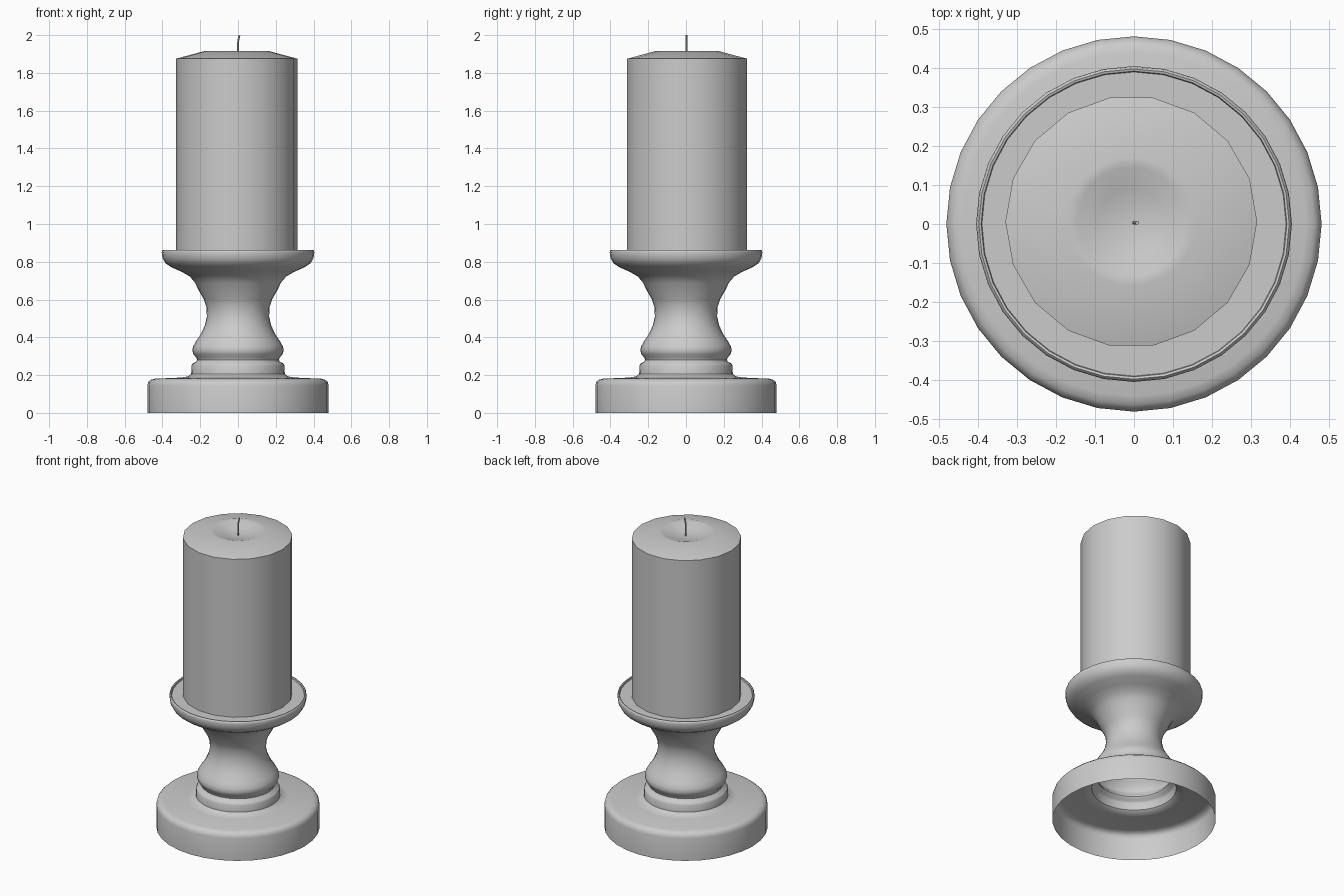
import bpy
import bmesh
from math import cos, sin, tau, radians

default_cube = bpy.data.objects.get("Cube")
if default_cube:
    bpy.data.objects.remove(default_cube, do_unlink=True)

GREY = (0.6, 0.6, 0.6, 1.0)
grey = bpy.data.materials.new("plain grey")
grey.use_nodes = True
grey.diffuse_color = GREY
grey.node_tree.nodes["Principled BSDF"].inputs["Base Color"].default_value = GREY


def smooth(obj, angle):
    bpy.ops.object.select_all(action="DESELECT")
    obj.select_set(True)
    bpy.context.view_layer.objects.active = obj
    bpy.ops.object.shade_smooth_by_angle(angle=radians(angle))


def lathe(name, profile, sides, centre=(0, 0), angle=40):
    """Turn an outward-facing (radius, height) profile about the z axis."""
    bm = bmesh.new()
    rings = []
    for r, z in profile:
        if r == 0:
            rings.append([bm.verts.new((0, 0, z))] * sides)
        else:
            rings.append([bm.verts.new((r * cos(tau * i / sides), r * sin(tau * i / sides), z))
                          for i in range(sides)])
    for low, high in zip(rings, rings[1:]):
        for i in range(sides):
            j = (i + 1) % sides
            corners = dict.fromkeys((low[i], low[j], high[j], high[i]))
            bm.faces.new(list(corners))
    mesh = bpy.data.meshes.new(name)
    bm.to_mesh(mesh)
    bm.free()
    mesh.materials.append(grey)
    obj = bpy.data.objects.new(name, mesh)
    obj.location = (*centre, 0)
    bpy.context.collection.objects.link(obj)
    smooth(obj, angle)
    return obj


# Hollow turned holder: base, collar, bulge, waist, flared cup and shallow tray
base = [(0.48, 0), (0.48, 0.145), (0.475, 0.163), (0.462, 0.175), (0.44, 0.181),
        (0.30, 0.187), (0.265, 0.193), (0.248, 0.207)]
collar = [(0.246, 0.25), (0.24, 0.262), (0.222, 0.27), (0.217, 0.28), (0.222, 0.295)]
bulge = [(0.236, 0.31), (0.242, 0.33), (0.238, 0.352), (0.222, 0.38)]
waist = [(0.195, 0.42), (0.175, 0.465), (0.165, 0.51), (0.167, 0.56), (0.18, 0.6)]
cup = [(0.206, 0.645), (0.228, 0.69), (0.255, 0.722), (0.30, 0.748), (0.355, 0.772),
       (0.385, 0.793), (0.40, 0.82), (0.404, 0.85), (0.402, 0.859), (0.397, 0.863)]
tray = [(0.391, 0.861), (0.389, 0.852), (0, 0.852)]
lathe("candle_holder", base + collar + bulge + waist + cup + tray, 32)

# Candle with a sloped shoulder and a melted hollow around the wick
candle = [(0.322, 0.852), (0.322, 1.875), (0.165, 1.917), (0.14, 1.913),
          (0.085, 1.895), (0.04, 1.886), (0, 1.884)]
lathe("candle", candle, 18, centre=(-0.007, 0.006))

# Thin wick with a slightly bent tip
curve = bpy.data.curves.new("wick", "CURVE")
curve.dimensions = "3D"
curve.bevel_depth = 0.005
curve.bevel_resolution = 1
curve.use_fill_caps = True
path = [(0, 1.88), (0, 1.95), (0.002, 1.975), (0.008, 1.999)]
spline = curve.splines.new("POLY")
spline.points.add(len(path) - 1)
for point, (x, z) in zip(spline.points, path):
    point.co = (x, 0.003, z, 1)
curve.materials.append(grey)
wick = bpy.data.objects.new("wick", curve)
bpy.context.collection.objects.link(wick)
bpy.ops.object.select_all(action="DESELECT")
wick.select_set(True)
bpy.context.view_layer.objects.active = wick
bpy.ops.object.convert(target="MESH")
smooth(bpy.context.object, 50)
